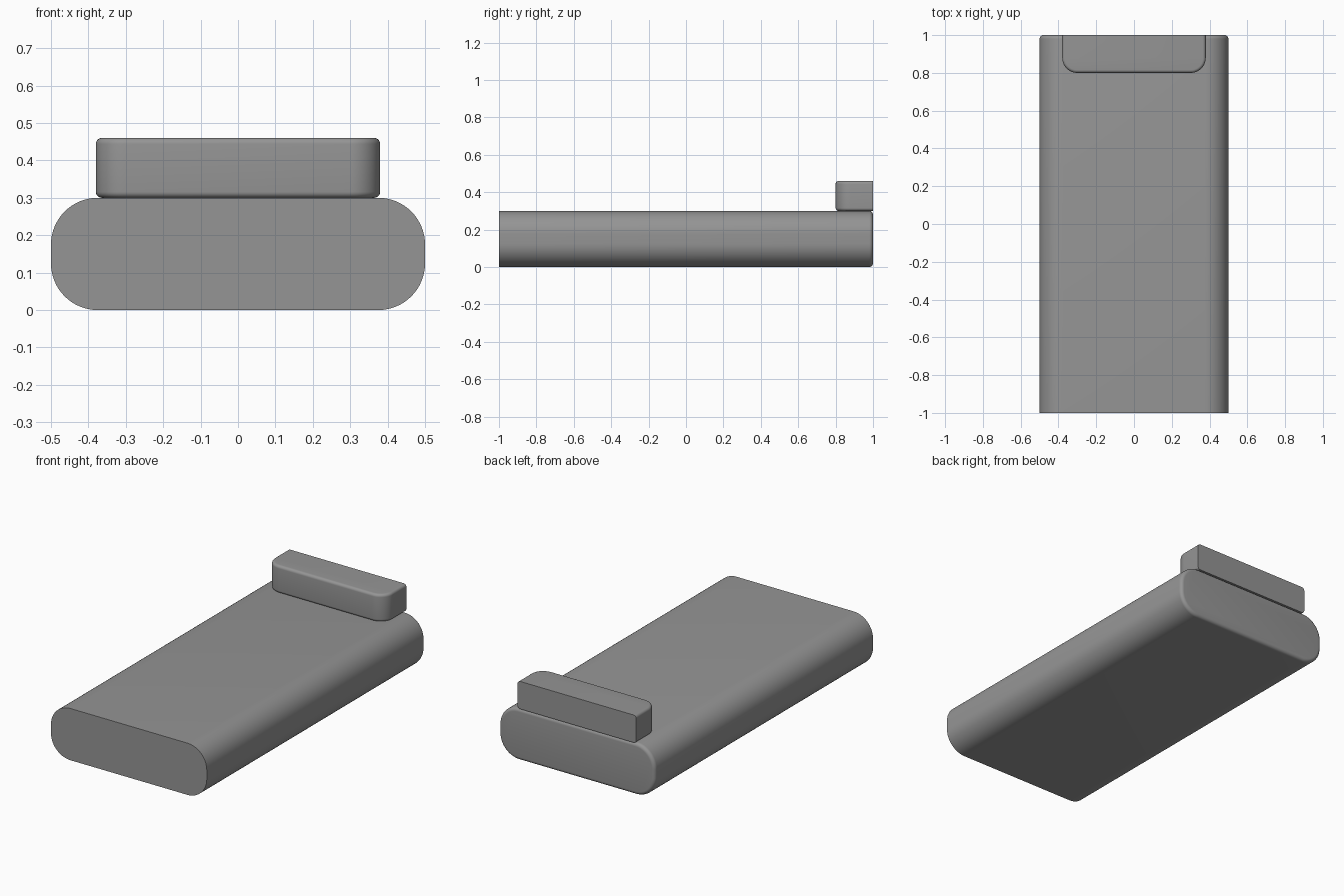
import bpy, bmesh, math
from mathutils import Vector

if "Cube" in bpy.data.objects:
    bpy.data.objects.remove(bpy.data.objects["Cube"])

grey = bpy.data.materials.new("mid grey")
grey.diffuse_color = (0.3, 0.3, 0.3, 1)
grey.use_nodes = True
grey.node_tree.nodes["Principled BSDF"].inputs["Base Color"].default_value = grey.diffuse_color


def arc(cx, cy, r, start, steps):
    """Quarter circle, counter-clockwise from the start angle in degrees."""
    return [(cx + r * math.cos(math.radians(start + 90 * i / steps)),
             cy + r * math.sin(math.radians(start + 90 * i / steps)))
            for i in range(steps + 1)]


def loft(name, rings):
    """Skin matching rings and cap both ends."""
    bm = bmesh.new()
    loops = [[bm.verts.new(p) for p in ring] for ring in rings]
    n = len(loops[0])
    for a, b in zip(loops, loops[1:]):
        for i in range(n):
            j = (i + 1) % n
            bm.faces.new((a[i], a[j], b[j], b[i]))
    bm.faces.new(loops[0][::-1])
    bm.faces.new(loops[-1])
    bmesh.ops.recalc_face_normals(bm, faces=bm.faces)
    mesh = bpy.data.meshes.new(name)
    bm.to_mesh(mesh)
    bm.free()
    obj = bpy.data.objects.new(name, mesh)
    bpy.context.collection.objects.link(obj)
    mesh.materials.append(grey)
    bpy.ops.object.select_all(action='DESELECT')
    obj.select_set(True)
    bpy.context.view_layer.objects.active = obj
    bpy.ops.object.shade_smooth_by_angle(angle=math.radians(30))


def fillet(r, steps=6):
    """(inset, distance from the end) pairs running out to the end face."""
    return [(r * (1 - math.cos(t)), r * (1 - math.sin(t)))
            for t in (math.pi / 2 * i / steps for i in range(steps + 1))]


# Body: rounded slab, sharp at the front end and filleted at the back end
def body_ring(y, inset):
    r, pts = 0.125, []
    for sx, sz, start in ((1, 1, 0), (-1, 1, 90), (-1, -1, 180), (1, -1, 270)):
        pts += arc(sx * (0.5 - r), 0.15 + sz * (0.15 - r), r - inset, start, 16)
    return [Vector((x, y, z)) for x, z in pts]


loft("body", [body_ring(-1, 0)] + [body_ring(1 - d, i) for i, d in fillet(0.02)])


# End block: rounded front corners, flat square back
def block_ring(z, inset):
    r, w, front = 0.08, 0.38, 0.8
    pts = [(w - inset, 1), (inset - w, 1)]
    pts += arc(r - w, front + r, r - inset, 180, 12)
    pts += arc(w - r, front + r, r - inset, 270, 12)
    return [Vector((x, y, z)) for x, y in pts]


edge = fillet(0.016)
loft("end_block", [block_ring(0.3 + d, i) for i, d in reversed(edge)]
     + [block_ring(0.46 - d, i) for i, d in edge])
